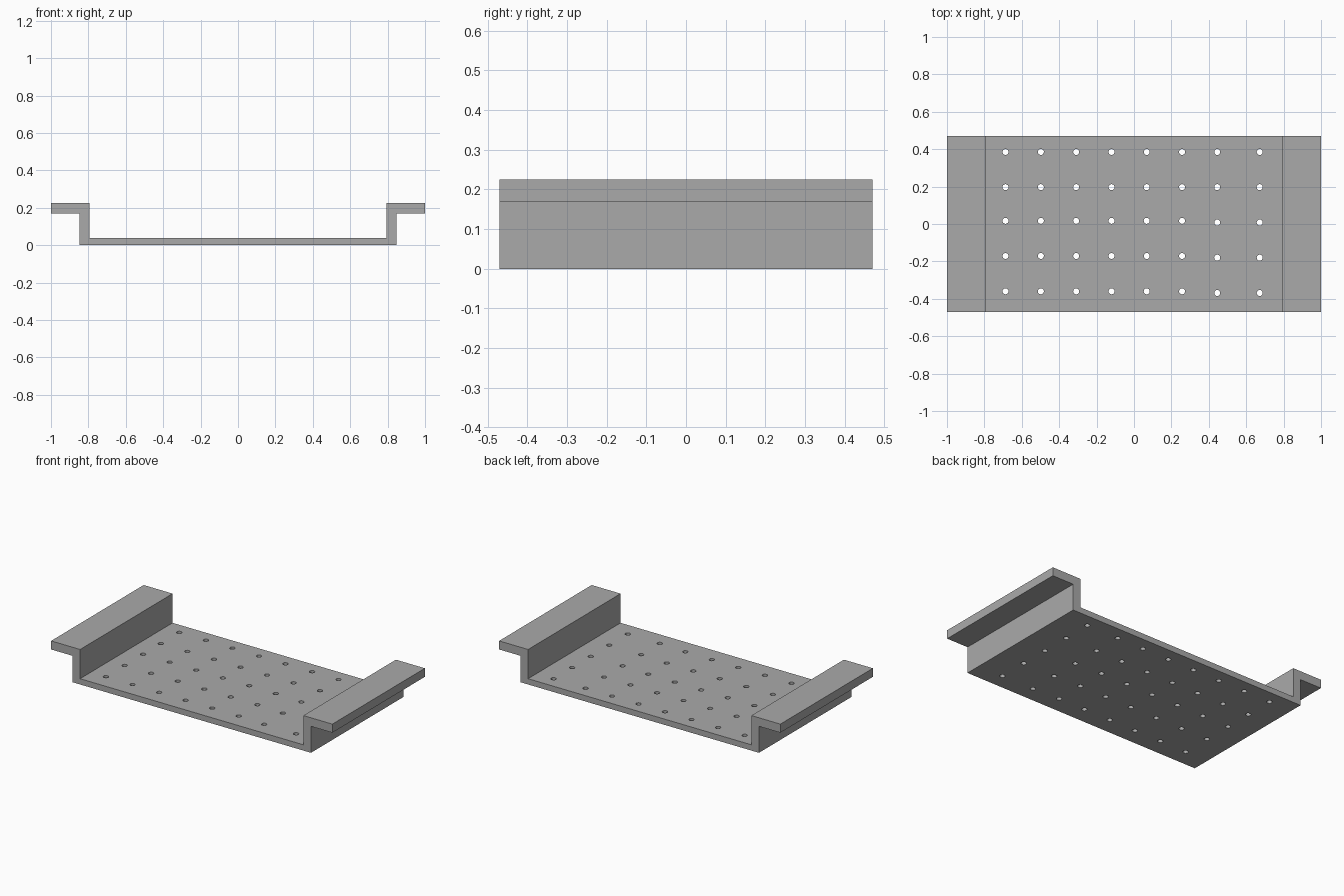
import bpy, bmesh, math
from mathutils import Matrix

if "Cube" in bpy.data.objects:
    bpy.data.objects.remove(bpy.data.objects["Cube"])

HALF_DEPTH = 0.47

grey = bpy.data.materials.new("plain grey")
grey.diffuse_color = (0.4, 0.4, 0.4, 1)
grey.use_nodes = True
grey.node_tree.nodes["Principled BSDF"].inputs["Base Color"].default_value = grey.diffuse_color


def make_object(name, bm):
    bmesh.ops.recalc_face_normals(bm, faces=bm.faces)
    mesh = bpy.data.meshes.new(name)
    bm.to_mesh(mesh)
    bm.free()
    mesh.materials.append(grey)
    obj = bpy.data.objects.new(name, mesh)
    bpy.context.collection.objects.link(obj)
    return obj


# Tray: half of the cross-section mirrored, then extruded along the depth
half = [(0.848, 0), (0.848, 0.17), (1, 0.17), (1, 0.225), (0.794, 0.225), (0.794, 0.037)]
profile = half + [(-x, z) for x, z in reversed(half)]
bm = bmesh.new()
face = bm.faces.new([bm.verts.new((x, -HALF_DEPTH, z)) for x, z in profile])
ext = bmesh.ops.extrude_face_region(bm, geom=[face])
verts = [v for v in ext["geom"] if isinstance(v, bmesh.types.BMVert)]
bmesh.ops.translate(bm, verts=verts, vec=(0, 2 * HALF_DEPTH, 0))
if not face.is_valid or len(bm.faces) < len(profile) + 2:
    bm.faces.new([v for v in bm.verts if v.co.y < 0])
tray = make_object("perforated_tray", bm)

# Drain holes: the two right-hand columns sit slightly lower in their front rows
columns = [-0.687, -0.498, -0.309, -0.12, 0.068, 0.257, 0.445, 0.672]
rows = [0.385, 0.197, 0.017, -0.171, -0.36]
bm = bmesh.new()
for i, x in enumerate(columns):
    for j, y in enumerate(rows):
        shift = -0.009 if i >= 6 and j >= 2 else 0
        bmesh.ops.create_cone(bm, cap_ends=True, segments=24, radius1=0.016, radius2=0.016,
                              depth=0.12, matrix=Matrix.Translation((x, y + shift, 0.02)))
cutter = make_object("hole_cutter", bm)
cutter.hide_render = True
cutter.hide_set(True)

cut = tray.modifiers.new("drain holes", "BOOLEAN")
cut.operation = "DIFFERENCE"
cut.solver = "EXACT"
cut.object = cutter

# Smooth the hole walls, keep the folded edges sharp
bpy.context.view_layer.objects.active = tray
tray.select_set(True)
bpy.ops.object.modifier_apply(modifier=cut.name)
bpy.data.objects.remove(cutter)
bpy.ops.object.shade_smooth_by_angle(angle=math.radians(30))
